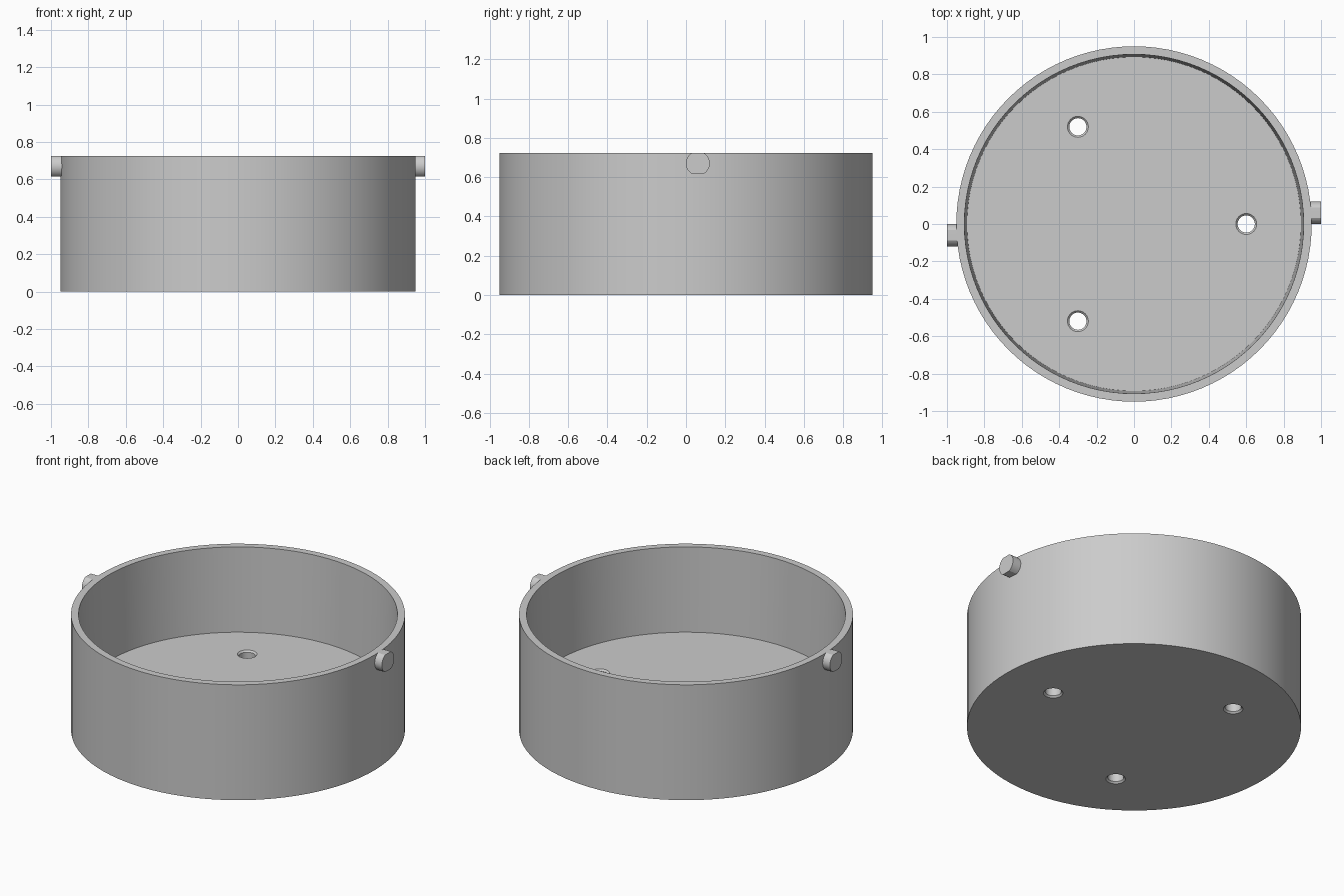
import bpy, bmesh, math

if "Cube" in bpy.data.objects:
    bpy.data.objects.remove(bpy.data.objects["Cube"])

HEIGHT, FLOOR = 0.724, 0.195

grey = bpy.data.materials.new("plain grey")
grey.diffuse_color = (0.6, 0.6, 0.6, 1)
grey.use_nodes = True
grey.node_tree.nodes["Principled BSDF"].inputs["Base Color"].default_value = grey.diffuse_color


def new_object(name, bm):
    bmesh.ops.recalc_face_normals(bm, faces=bm.faces)
    mesh = bpy.data.meshes.new(name)
    bm.to_mesh(mesh)
    bm.free()
    mesh.materials.append(grey)
    ob = bpy.data.objects.new(name, mesh)
    bpy.context.collection.objects.link(ob)
    return ob


def lathe(name, profile, steps, centre=(0, 0)):
    """Closed solid of revolution; first and last rings are capped."""
    bm = bmesh.new()
    rings = []
    for r, z in profile:
        rings.append([bm.verts.new((centre[0] + r * math.cos(2 * math.pi * i / steps),
                                    centre[1] + r * math.sin(2 * math.pi * i / steps), z))
                      for i in range(steps)])
    for a, b in zip(rings, rings[1:]):
        for i in range(steps):
            j = (i + 1) % steps
            bm.faces.new((a[i], a[j], b[j], b[i]))
    bm.faces.new(rings[0])
    bm.faces.new(rings[-1])
    return new_object(name, bm)


def smooth(ob):
    bpy.ops.object.select_all(action='DESELECT')
    ob.select_set(True)
    bpy.context.view_layer.objects.active = ob
    bpy.ops.object.shade_smooth_by_angle(angle=math.radians(30))


# Cup with slightly tapered inner wall and thick floor
cup = lathe("cup", [(0.95, 0), (0.95, HEIGHT), (0.907, HEIGHT), (0.893, FLOOR)], 96)

# Three chamfered holes through the floor
for k in range(3):
    a = 2 * math.pi * k / 3
    cutter = lathe("hole_cutter", [(0.066, -0.01), (0.046, 0.01),
                                   (0.046, FLOOR - 0.01), (0.066, FLOOR + 0.01)],
                   32, (0.6 * math.cos(a), 0.6 * math.sin(a)))
    cutter.hide_render = True
    mod = cup.modifiers.new("hole", 'BOOLEAN')
    mod.operation = 'DIFFERENCE'
    mod.solver = 'EXACT'
    mod.object = cutter
    bpy.context.view_layer.objects.active = cup
    bpy.ops.object.modifier_apply(modifier=mod.name)
    bpy.data.objects.remove(cutter)
smooth(cup)

# Side pegs, round with flats above and below
for side, name in ((1, "right_peg"), (-1, "left_peg")):
    bm = bmesh.new()
    ends = []
    for x in (0.925, 1.0):
        ring = []
        for i in range(32):
            a = 2 * math.pi * (i + 0.5) / 32
            z = max(-0.054, min(0.054, 0.061 * math.sin(a)))
            ring.append(bm.verts.new((side * x, side * 0.06 + 0.061 * math.cos(a),
                                      HEIGHT - 0.054 + z)))
        ends.append(ring)
        bm.faces.new(ring)
    for i in range(32):
        j = (i + 1) % 32
        bm.faces.new((ends[0][i], ends[0][j], ends[1][j], ends[1][i]))
    smooth(new_object(name, bm))
